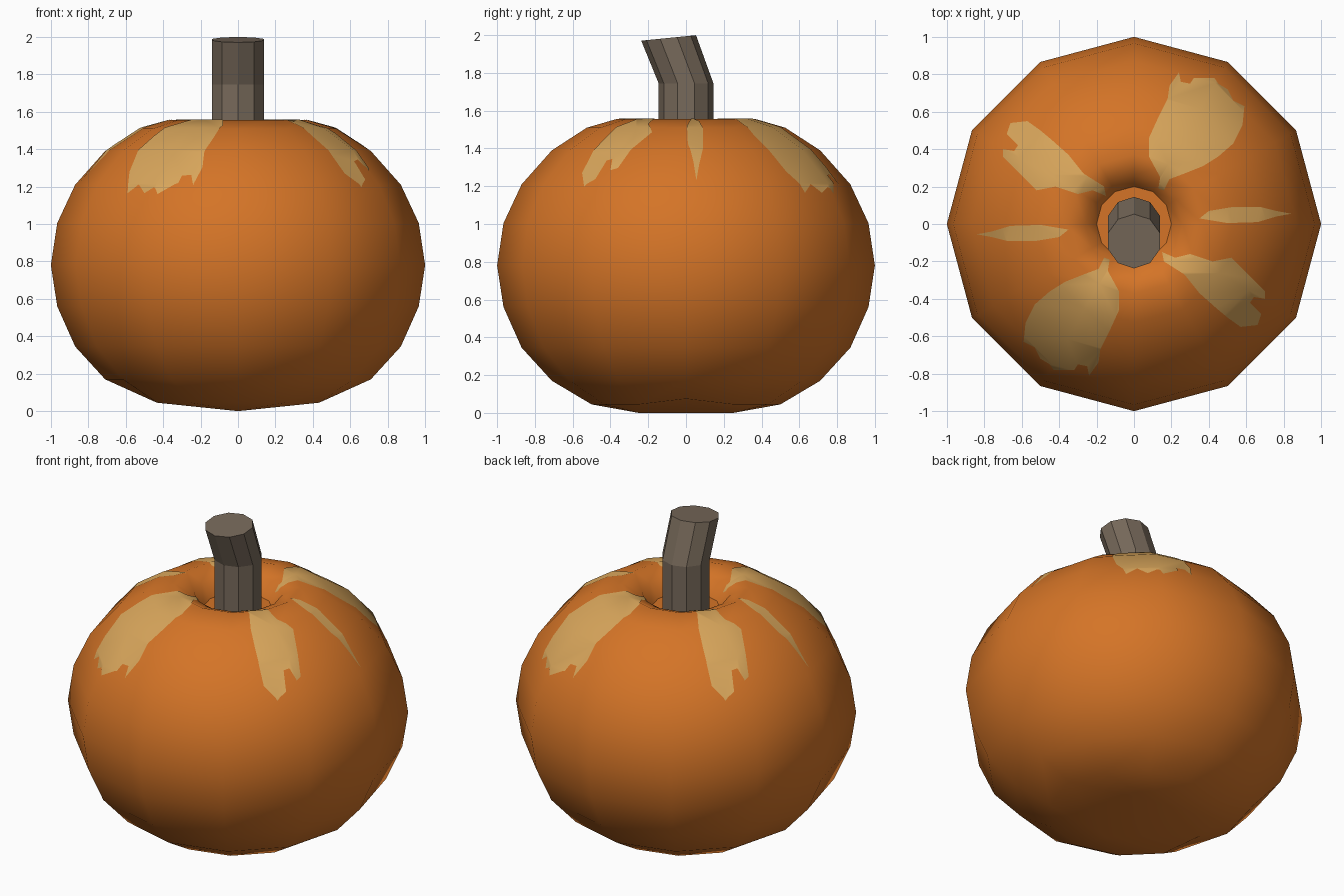
import bpy, bmesh, math

if "Cube" in bpy.data.objects:
    bpy.data.objects.remove(bpy.data.objects["Cube"])


def material(name, rgb):
    m = bpy.data.materials.new(name)
    m.diffuse_color = (*rgb, 1)
    m.use_nodes = True
    m.node_tree.nodes["Principled BSDF"].inputs["Base Color"].default_value = m.diffuse_color
    return m


ORANGE = material("pumpkin orange", (0.66, 0.175, 0.02))
TAN = material("pale highlight", (0.69, 0.38, 0.105))
BROWN = material("stem grey brown", (0.185, 0.142, 0.103))


def finish(bm, name, mat):
    bmesh.ops.recalc_face_normals(bm, faces=bm.faces[:])
    me = bpy.data.meshes.new(name)
    bm.to_mesh(me)
    bm.free()
    ob = bpy.data.objects.new(name, me)
    bpy.context.collection.objects.link(ob)
    if mat:
        me.materials.append(mat)
    return ob


def ring(bm, n, r, z, cy=0.0, tilt=0.0):
    """Ring of n vertices starting at +y, optionally tilted along y."""
    out = []
    for i in range(n):
        a = math.pi / 2 + 2 * math.pi * i / n
        x, y = r * math.cos(a), r * math.sin(a)
        out.append(bm.verts.new((x, cy + y, z + tilt * y)))
    return out


def bridge(bm, rings):
    for a, b in zip(rings, rings[1:]):
        for i in range(len(a)):
            j = (i + 1) % len(a)
            bm.faces.new((a[i], a[j], b[j], b[i])).smooth = True


# body: twelve-sided lathe with a dimple at the top
profile = [(0.5, 0.045), (0.71, 0.17), (0.87, 0.345), (0.966, 0.56), (1.0, 0.78),
           (0.966, 1.005), (0.87, 1.21), (0.71, 1.39), (0.525, 1.51),
           (0.37, 1.555), (0.26, 1.51), (0.2, 1.42)]
bm = bmesh.new()
rings = [ring(bm, 12, r, z) for r, z in profile]
bridge(bm, rings)
bm.faces.new(rings[-1]).smooth = False
# underside: a short ridge along y
base = rings[0]
ridge = {s: bm.verts.new((0, 0.25 * s, 0)) for s in (1, -1)}
for i in range(12):
    a, b = base[i], base[(i + 1) % 12]
    s = 1 if a.co.y + b.co.y > 0 else -1
    bm.faces.new((a, b, ridge[s])).smooth = True
for i in (3, 9):
    bm.faces.new((base[i], ridge[1], ridge[-1])).smooth = True
    base[i].co.z = 0.075
body = finish(bm, "pumpkin_body", ORANGE)

# stem: ten-sided, bent forward, slanted top
bm = bmesh.new()
rings = [ring(bm, 10, 0.145, 1.40), ring(bm, 10, 0.145, 1.745),
         ring(bm, 10, 0.145, 1.985, cy=-0.092, tilt=0.1)]
bridge(bm, rings)
bm.faces.new(rings[0])
bm.faces.new(rings[-1])
for f in bm.faces:
    f.smooth = False
finish(bm, "stem", BROWN)

# highlight outlines seen from above; each is repeated turned by 180 degrees
wide = [(0.13, 0.19), (0.14, 0.25), (0.08, 0.36), (0.08, 0.46), (0.13, 0.57), (0.18, 0.67),
        (0.19, 0.74), (0.24, 0.81), (0.25, 0.76), (0.30, 0.75), (0.32, 0.78), (0.43, 0.78),
        (0.45, 0.75), (0.50, 0.72), (0.53, 0.66), (0.59, 0.63), (0.58, 0.53), (0.53, 0.43),
        (0.45, 0.36), (0.37, 0.31), (0.27, 0.27), (0.19, 0.24), (0.16, 0.18)]
medium = [(0.15, -0.15), (0.16, -0.20), (0.27, -0.27), (0.35, -0.37), (0.44, -0.45), (0.50, -0.50),
          (0.57, -0.55), (0.66, -0.54), (0.68, -0.48), (0.62, -0.42), (0.64, -0.39), (0.70, -0.40),
          (0.70, -0.36), (0.60, -0.26), (0.52, -0.18), (0.42, -0.20), (0.30, -0.16), (0.22, -0.18)]
narrow = [(0.35, 0.03), (0.40, 0.07), (0.52, 0.09), (0.68, 0.09), (0.76, 0.07),
          (0.84, 0.055), (0.76, 0.04), (0.66, 0.01), (0.50, 0.005)]

bm = bmesh.new()
for outline in (wide, medium, narrow):
    for s in (1, -1):
        f = bm.faces.new([bm.verts.new((s * x, s * y, 1.05)) for x, y in outline])
        ext = bmesh.ops.extrude_face_region(bm, geom=[f], use_keep_orig=True)
        for v in ext["geom"]:
            if isinstance(v, bmesh.types.BMVert):
                v.co.z = 1.8
cutter = finish(bm, "highlight_cutter", None)
cutter.hide_render = True

# highlights: skin of the body inside the outlines, lifted as a thin plate
patch = bpy.data.objects.new("highlight_patches", body.data.copy())
bpy.context.collection.objects.link(patch)
mod = patch.modifiers.new("cut", "BOOLEAN")
mod.operation, mod.solver, mod.object = "INTERSECT", "EXACT", cutter
deps = bpy.context.evaluated_depsgraph_get()
skin = bpy.data.meshes.new_from_object(patch.evaluated_get(deps))
patch.modifiers.clear()
patch.data = skin
bm = bmesh.new()
bm.from_mesh(skin)
bmesh.ops.delete(bm, geom=[f for f in bm.faces if f.normal.z < 0.1], context="FACES")
for f in bm.faces:
    f.smooth = True
    f.material_index = 0
for v in bm.verts:
    v.co.z += 0.004
bm.to_mesh(skin)
bm.free()
skin.materials.clear()
skin.materials.append(TAN)
bpy.data.objects.remove(cutter)
